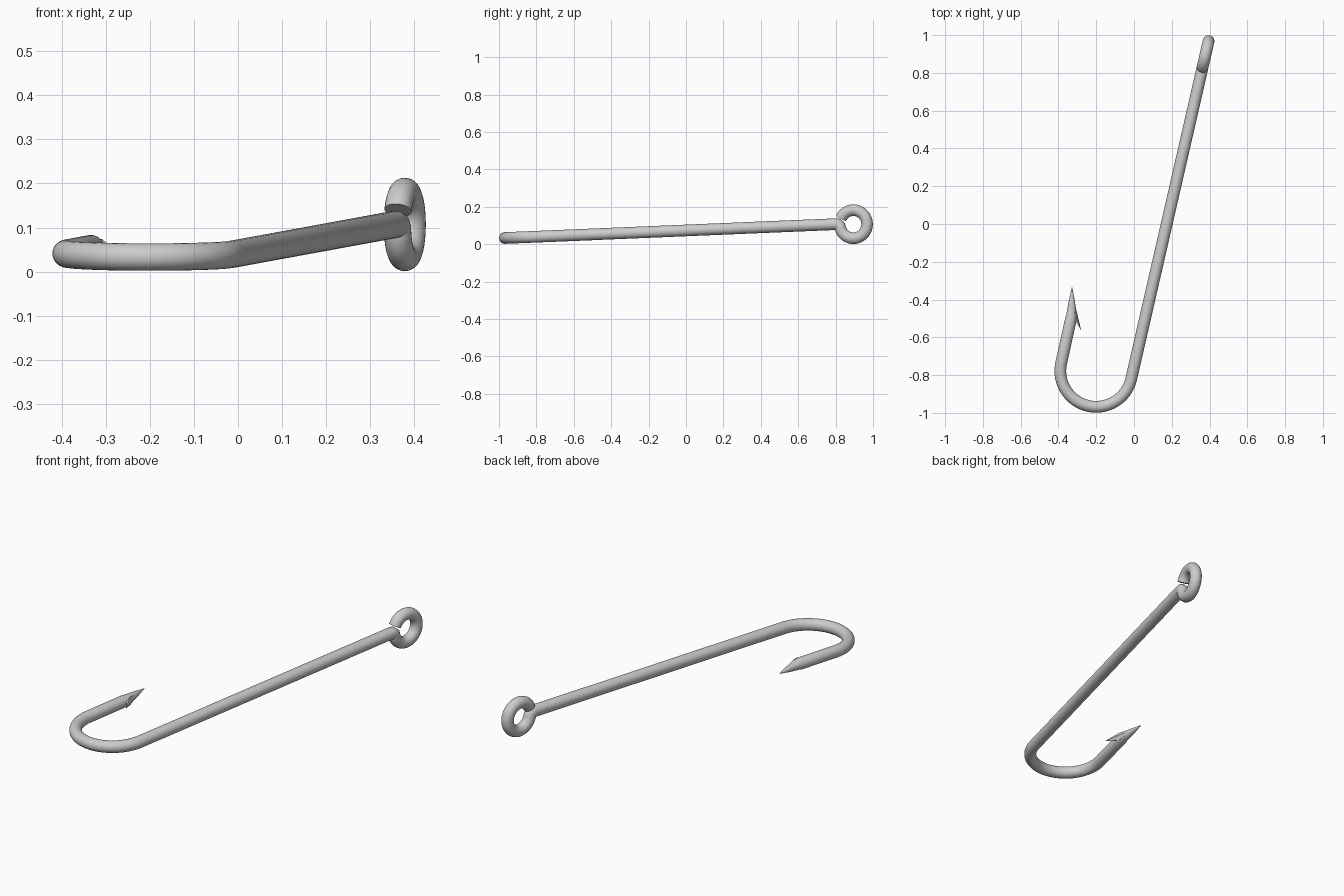
import bpy, bmesh
from math import sin, cos, pi, radians
from mathutils import Vector

if "Cube" in bpy.data.objects:
    bpy.data.objects.remove(bpy.data.objects["Cube"])

R = 0.031                       # wire radius
SIDES = 24


def plane_z(y):                 # the flat hook leans up slightly towards the eye
    return 0.033 + 0.041 * (y + 0.97)


def at(x, y):
    return Vector((x, y, plane_z(y)))


def finish(bm, name, angle=40):
    bmesh.ops.recalc_face_normals(bm, faces=bm.faces)
    me = bpy.data.meshes.new(name)
    bm.to_mesh(me)
    bm.free()
    ob = bpy.data.objects.new(name, me)
    bpy.context.collection.objects.link(ob)
    bpy.ops.object.select_all(action='DESELECT')
    ob.select_set(True)
    bpy.context.view_layer.objects.active = ob
    bpy.ops.object.shade_smooth_by_angle(angle=radians(angle))
    return ob


def sweep(name, pts, radii):
    """Round tube along a path, using a parallel-transported frame."""
    bm = bmesh.new()
    rings, prev, n = [], None, None
    for i, p in enumerate(pts):
        t = (pts[min(i + 1, len(pts) - 1)] - pts[max(i - 1, 0)]).normalized()
        if prev is None:
            n = t.orthogonal().normalized()
        else:
            n = prev.rotation_difference(t) @ n
        prev = t
        b = t.cross(n)
        rings.append([bm.verts.new(p + radii[i] * (cos(2 * pi * k / SIDES) * n + sin(2 * pi * k / SIDES) * b))
                      for k in range(SIDES)])
    for a, c in zip(rings, rings[1:]):
        for k in range(SIDES):
            j = (k + 1) % SIDES
            bm.faces.new((a[k], a[j], c[j], c[k]))
    bm.faces.new(rings[0])
    bm.faces.new(rings[-1])
    return finish(bm, name)


# Path of the wire: point leg, bend, shank, eye
d = Vector((0.223, 0.975))
cx, cy, br = -0.2, -0.778, 0.19
lean = -0.225                   # angle of the bend's diameter
tip = at(-0.328, -0.337)
leg_end = at(-0.331, -0.49)

path = [tip, leg_end.lerp(tip, 0.5), leg_end, leg_end - 0.01 * Vector((d.x, d.y, 0.04))]
radii = [0.0015, 0.017, R - 0.002, R]
for i in range(33):
    a = lean + pi + pi * i / 32
    path.append(at(cx + br * cos(a), cy + br * sin(a)))

# Eye: open ring standing upright in line with the shank
eye = Vector((0.378, 0.895, 0.107))
er = 0.075


def eye_pt(u, w):
    return eye + Vector((d.x * u, d.y * u, w))


path += [eye_pt(-0.098, 0.0), eye_pt(-0.084, -0.001), eye_pt(-0.076, -0.007)]
for i in range(41):
    a = radians(198 + (515 - 198) * i / 40)
    path.append(eye_pt(er * cos(a), er * sin(a)))
radii += [R] * (len(path) - len(radii))
sweep("hook_wire", path, radii)

# Barb: slim wedge lifted from the inner side of the point
bm = bmesh.new()
up = Vector((0, 0, 0.021))
for v in (at(-0.325, -0.37), at(-0.279, -0.565),
          at(-0.308, -0.485) + up, at(-0.308, -0.485) - up,
          at(-0.335, -0.47) + up, at(-0.335, -0.47) - up):
    bm.verts.new(v)
bmesh.ops.convex_hull(bm, input=bm.verts)
finish(bm, "barb", 25)
